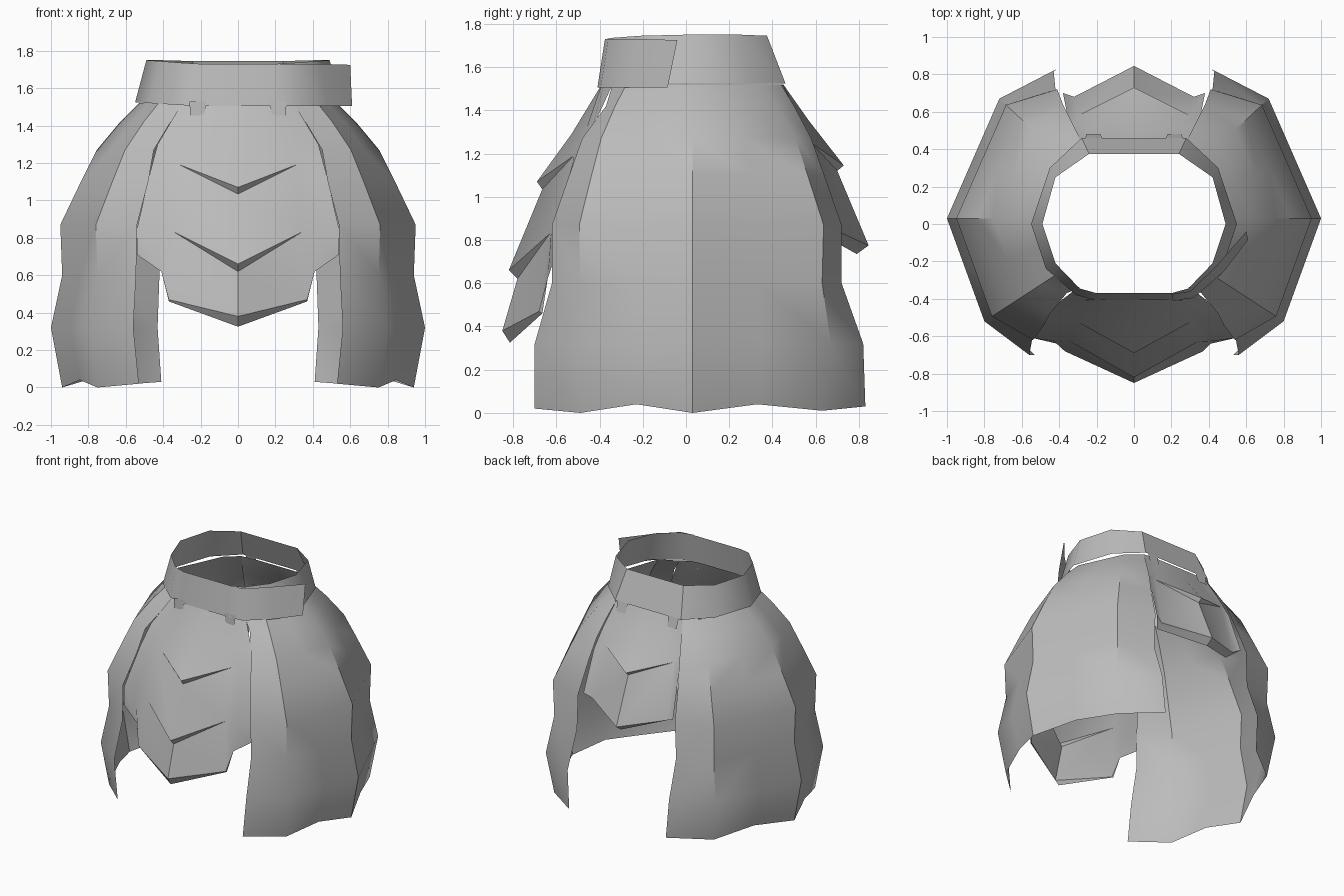
import bpy
import bmesh
from math import radians

cube = bpy.data.objects.get("Cube")
if cube:
    bpy.data.objects.remove(cube, do_unlink=True)

GREY = (0.5, 0.5, 0.5, 1.0)
steel = bpy.data.materials.new("plain grey")
steel.use_nodes = True
steel.diffuse_color = GREY
steel.node_tree.nodes["Principled BSDF"].inputs["Base Color"].default_value = GREY


def sheet(name, rows, closed=False, angle=35):
    """Skin a grid of points, row by row, into one open sheet."""
    bm = bmesh.new()
    grid = [[bm.verts.new(point) for point in row] for row in rows]
    count = len(rows[0])
    for upper, lower in zip(grid, grid[1:]):
        for i in range(count if closed else count - 1):
            j = (i + 1) % count
            bm.faces.new((upper[i], lower[i], lower[j], upper[j]))
    bmesh.ops.remove_doubles(bm, verts=bm.verts, dist=0.0005)
    mesh = bpy.data.meshes.new(name)
    bm.to_mesh(mesh)
    bm.free()
    mesh.materials.append(steel)
    obj = bpy.data.objects.new(name, mesh)
    bpy.context.collection.objects.link(obj)
    bpy.ops.object.select_all(action='DESELECT')
    obj.select_set(True)
    bpy.context.view_layer.objects.active = obj
    bpy.ops.object.shade_smooth_by_angle(angle=radians(angle))
    return obj


def mirror_x(obj):
    obj.modifiers.new("mirror", 'MIRROR').use_mirror_merge = False


def both_sides(row):
    """Extend a half row, centre outwards, across the middle."""
    return [(-x, y, z) for x, y, z in reversed(row[1:])] + row


def middle(a, b):
    return tuple((p + q) / 2 for p, q in zip(a, b))


# Side plates: height, front edge x y, widest x, back edge x y
levels = [
    (1.52, .29, -.34, .53, .28, .44),
    (1.42, .36, -.37, .63, .31, .50),
    (1.27, .45, -.48, .755, .35, .58),
    (1.10, .48, -.54, .84, .38, .64),
    (.87, .54, -.62, .95, .41, .72),
    (.60, .545, -.62, .94, .42, .72),
    (.32, .56, -.70, 1.0, .43, .82),
    (.02, .53, -.70, .94, .41, .83),
]
rows = []
for z, fx, fy, wide, bx, by in levels:
    front_corner = (.80 * wide, -.52 * wide, z)
    side = (wide, .03, z)
    back_corner = (.72 * wide, .67 * wide, z)
    rows.append([(fx, fy, z), front_corner, middle(front_corner, side), side,
                 middle(side, back_corner), back_corner, (bx, by, z)])
# Wavy hem on the lowest row
waves = (.02, 0, .04, 0, .04, .01, .03)
rows[-1] = [(x, y, z) for (x, y, _), z in zip(rows[-1], waves)]
mirror_x(sheet("side_plate", rows))

# Front plate: three overlapping layers with pointed lips
lip_a = [(.31, -.52, 1.19), (.38, -.52, 1.17), (.47, -.51, 1.15)]
lip_b = [(.34, -.63, .83), (.43, -.625, .82), (.54, -.61, .85)]
hem = [(.41, -.64, .62), (.54, -.61, .71)]
front = [
    [(0, -.39, 1.52), (.15, -.39, 1.52), (.22, -.38, 1.52), (.3, -.34, 1.52)],
    [(0, -.53, 1.29), (.26, -.46, 1.32), (.34, -.45, 1.31), (.43, -.44, 1.3)],
    [(0, -.69, 1.07)] + lip_a,
    [(0, -.665, 1.035)] + lip_a,
    [(0, -.82, .66)] + lip_b,
    [(0, -.78, .62)] + lip_b,
    [(0, -.85, .38), (.37, -.68, .47)] + hem,
    [(0, -.815, .325), (.37, -.665, .46)] + hem,
]
sheet("front_plate", [both_sides(row) for row in front])

# Back plate: two shorter layers
lip = [(.3, .58, 1.25), (.36, .6, 1.19)]
corner = (.38, .7, .88)
back = [
    [(0, .45, 1.52), (.15, .45, 1.52), (.28, .44, 1.52)],
    [(0, .57, 1.35), (.22, .51, 1.36), (.33, .53, 1.34)],
    [(0, .73, 1.145)] + lip,
    [(0, .70, 1.12)] + lip,
    [(0, .845, .775), (.32, .68, .85), corner],
    [(0, .79, .735), (.31, .62, .83), corner],
]
sheet("back_plate", [both_sides(row) for row in back])


# Belt: tapered band around the waist
def ring(half):
    """Close a half outline, front to back, into a loop."""
    return half + [(-x, y, z) for x, y, z in reversed(half)]


belt_top = [(.2, -.37, 1.73), (.29, -.345, 1.735), (.42, -.21, 1.745),
            (.49, 0, 1.75), (.42, .25, 1.75), (.24, .375, 1.745)]
belt_bottom = [(.21, -.405, 1.505), (.31, -.38, 1.51), (.47, -.24, 1.52),
               (.55, 0, 1.525), (.45, .3, 1.525), (.28, .46, 1.525)]
sheet("belt", [ring(belt_top), ring(belt_bottom)], closed=True)

# Loose belt end sweeping off the front
sheet("belt_end", [
    [(.2, -.375, 1.73), (.3, -.36, 1.73), (.44, -.225, 1.73), (.6, -.04, 1.725)],
    [(.21, -.41, 1.505), (.32, -.395, 1.505), (.48, -.255, 1.505), (.61, -.085, 1.505)],
])

# Small tabs hanging below the belt, front and back
for name, y, low in (("front_tab", -.405, -.41), ("back_tab", .46, .48)):
    mirror_x(sheet(name, [[(.17, y, 1.53), (.26, y, 1.53)],
                          [(.18, low, 1.455), (.255, low, 1.455)]]))
